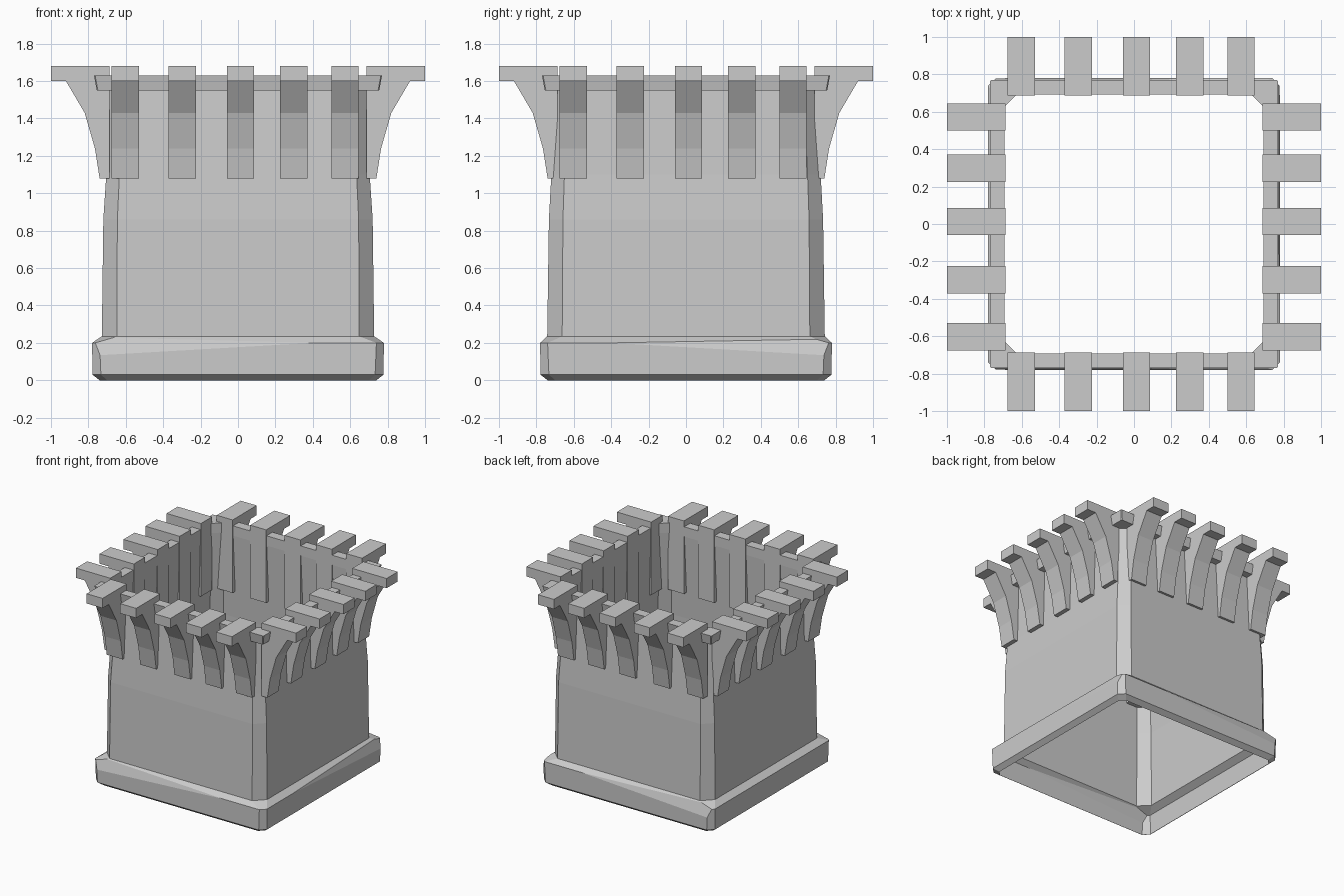
import bpy, bmesh
from math import pi
from mathutils import Matrix, Vector

if "Cube" in bpy.data.objects:
    bpy.data.objects.remove(bpy.data.objects["Cube"])


def finish(name, bm, recalc=True):
    if recalc:
        bmesh.ops.recalc_face_normals(bm, faces=bm.faces[:])
    me = bpy.data.meshes.new(name)
    bm.to_mesh(me)
    bm.free()
    ob = bpy.data.objects.new(name, me)
    bpy.context.collection.objects.link(ob)
    return ob


def ring(bm, hx, hy, c, z):
    """Square outline with cut corners, counter-clockwise."""
    pts = [(hx, -hy + c), (hx, hy - c), (hx - c, hy), (-hx + c, hy),
           (-hx, hy - c), (-hx, -hy + c), (-hx + c, -hy), (hx - c, -hy)]
    return [bm.verts.new((x, y, z)) for x, y in pts]


def loft(bm, sections, closed=False):
    """Skin a list of (half x, half y, corner cut, z) outlines, bottom to top."""
    rings = [ring(bm, *s) for s in sections]
    pairs = list(zip(rings, rings[1:]))
    if closed:
        pairs.append((rings[-1], rings[0]))
    for a, b in pairs:
        for i in range(8):
            j = (i + 1) % 8
            bm.faces.new((a[i], a[j], b[j], b[i]))


# tower walls: thin open shell tapering upward
bm = bmesh.new()
loft(bm, [(0.728, 0.742, 0.08, 0.235), (0.72, 0.733, 0.075, 0.86),
          (0.704, 0.72, 0.07, 1.10), (0.692, 0.694, 0.065, 1.56)])
finish("tower_wall", bm, recalc=False)

# base skirt: open shell with worn upper edges
bm = bmesh.new()
loft(bm, [(0.74, 0.74, 0.04, 0.0), (0.778, 0.778, 0.045, 0.03),
          (0.78, 0.78, 0.04, 0.2), (0.728, 0.742, 0.08, 0.235)])
for quarter, side in ((0, -1), (1, 1), (2, 1)):
    rot = Matrix.Rotation(quarter * pi / 2, 3, 'Z')
    cut = bmesh.ops.bisect_plane(
        bm, geom=bm.verts[:] + bm.edges[:] + bm.faces[:], dist=1e-5,
        plane_co=rot @ Vector((-0.4 * side, -0.78, 0.2)),
        plane_no=rot @ Vector((0.018 * side, -0.9, 0.3)), clear_outer=True)
    edges = [e for e in cut["geom_cut"] if isinstance(e, bmesh.types.BMEdge)]
    bmesh.ops.holes_fill(bm, edges=edges, sides=0)
finish("base_skirt", bm)

# top rim: solid band, square outside and cut corners inside
bm = bmesh.new()
loft(bm, [(0.692, 0.692, 0.065, 1.55), (0.755, 0.755, 0.006, 1.55),
          (0.77, 0.77, 0.006, 1.63), (0.692, 0.692, 0.065, 1.63)], closed=True)
finish("top_rim", bm)

# curved brackets: side profile (distance outward, height), extruded sideways
PROFILE = [(0.688, 1.08), (0.74, 1.08), (0.765, 1.24), (0.82, 1.43),
           (0.92, 1.60), (1.0, 1.60), (1.0, 1.68), (0.688, 1.68)]
CENTRES = [-0.603, -0.298, 0.013, 0.298, 0.573]
HALF = 0.0725


def bracket(name, centre, along_x, sign):
    bm = bmesh.new()
    sides = []
    for t in (centre - HALF, centre + HALF):
        sides.append([bm.verts.new((t, sign * r, z) if along_x else (sign * r, t, z))
                      for r, z in PROFILE])
    a, b = sides
    bm.faces.new(a)
    bm.faces.new(b[::-1])
    for i in range(len(a)):
        j = (i + 1) % len(a)
        bm.faces.new((a[i], b[i], b[j], a[j]))
    finish(name, bm)


for side, along_x, sign in (("front", True, -1), ("back", True, 1),
                            ("left", False, -1), ("right", False, 1)):
    for n, c in enumerate(CENTRES, 1):
        bracket(f"{side}_bracket_{n}", c, along_x, sign)
